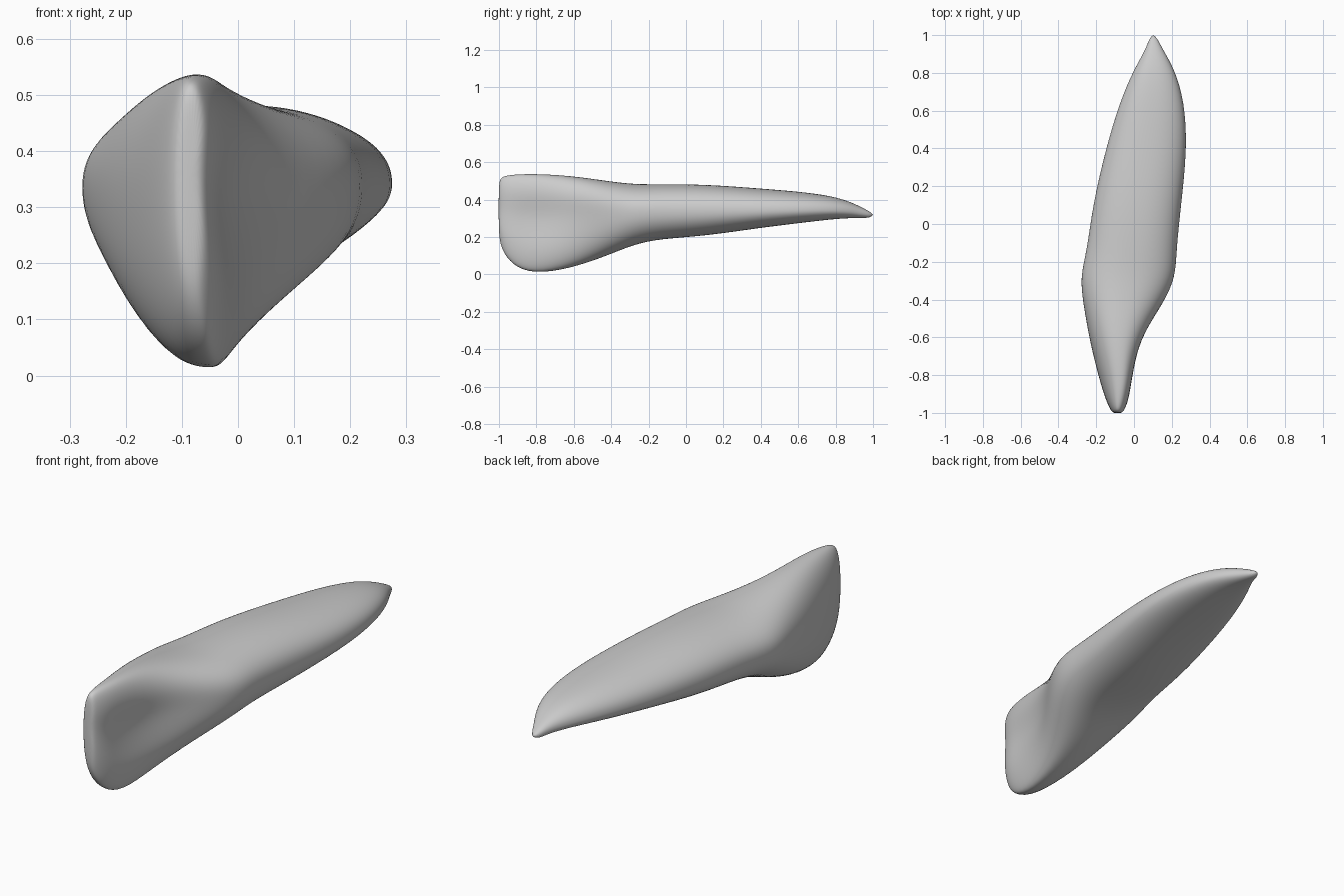
import bpy, bmesh
from math import sin, cos, pi, exp

cube = bpy.data.objects.get("Cube")
if cube:
    bpy.data.objects.remove(cube, do_unlink=True)

RING = 32

# Cross-sections from biting edge to root tip:
# y, x_low, x_high, z_bottom, z_top, x_of_top, x_of_bottom, z_of_widest
SECTIONS = [
    (-1, -.11, -.06, .2, .5, -.085, -.08, .36),
    (-.985, -.125, -.045, .13, .525, -.085, -.075, .34),
    (-.93, -.15, -.02, .05, .535, -.08, -.06, .32),
    (-.82, -.185, 0, 0, .54, -.07, -.05, .3),
    (-.62, -.235, .04, .03, .53, -.08, -.05, .31),
    (-.42, -.27, .16, .1, .5, -.08, -.03, .33),
    (-.28, -.287, .222, .16, .483, -.04, .02, .34),
    (-.14, -.25, .225, .19, .483, 0, .04, .34),
    (.1, -.22, .25, .205, .483, .02, .06, .34),
    (.4, -.15, .283, .25, .46, .06, .1, .34),
    (.65, -.075, .268, .28, .44, .08, .13, .345),
    (.82, 0, .215, .3, .412, .09, .12, .345),
    (.92, .06, .155, .302, .37, .1, .11, .335),
    (.98, .08, .125, .302, .338, .1, .1, .32),
]


def signed_power(value, power):
    return abs(value) ** power * (1 if value > 0 else -1)


def section_ring(bm, section):
    """One ring of four joined quarter curves, hollowed on the tongue side of the crown."""
    y, x_low, x_high, z_bottom, z_top, x_top, x_bottom, z_wide = section
    crown = exp(-((y + .75) / .2) ** 2)
    ring = []
    for i in range(RING):
        angle = 2 * pi * i / RING
        power = 2 / (2.2 + .5 * crown) if cos(angle) > 0 else 2 / 2.2
        across = signed_power(cos(angle), power)
        height = signed_power(sin(angle), power)
        x_mid = x_top + (x_bottom - x_top) * (1 - height) / 2
        z = z_wide + height * (z_top - z_wide if height > 0 else z_wide - z_bottom)
        x = x_mid + across * (x_high - x_mid if across > 0 else x_mid - x_low)
        if across > 0:
            x -= .035 * crown * across * exp(-(height / .45) ** 2)
        ring.append(bm.verts.new((x, y, z)))
    return ring


def cap(bm, ring, y):
    """Close an end with a fan to a single point."""
    centre = sum((v.co for v in ring), ring[0].co * 0) / RING
    centre.y = y
    tip = bm.verts.new(centre)
    for i in range(RING):
        bm.faces.new((ring[i], ring[(i + 1) % RING], tip))


# Tooth body: crown and root lofted as one skin
bm = bmesh.new()
rings = [section_ring(bm, s) for s in SECTIONS]
for a, b in zip(rings, rings[1:]):
    for i in range(RING):
        j = (i + 1) % RING
        bm.faces.new((a[i], a[j], b[j], b[i]))
cap(bm, rings[0], -1.002)
cap(bm, rings[-1], 1.003)
bmesh.ops.recalc_face_normals(bm, faces=bm.faces)
for face in bm.faces:
    face.smooth = True
mesh = bpy.data.meshes.new("tooth")
bm.to_mesh(mesh)
bm.free()
tooth = bpy.data.objects.new("tooth", mesh)
bpy.context.collection.objects.link(tooth)

# Rounded surface
smooth = tooth.modifiers.new("Smooth surface", "SUBSURF")
smooth.levels = smooth.render_levels = 2

# Plain grey enamel
enamel = bpy.data.materials.new("grey enamel")
enamel.use_nodes = True
colour = (.6, .6, .6, 1)
enamel.diffuse_color = colour
enamel.node_tree.nodes["Principled BSDF"].inputs["Base Color"].default_value = colour
mesh.materials.append(enamel)
